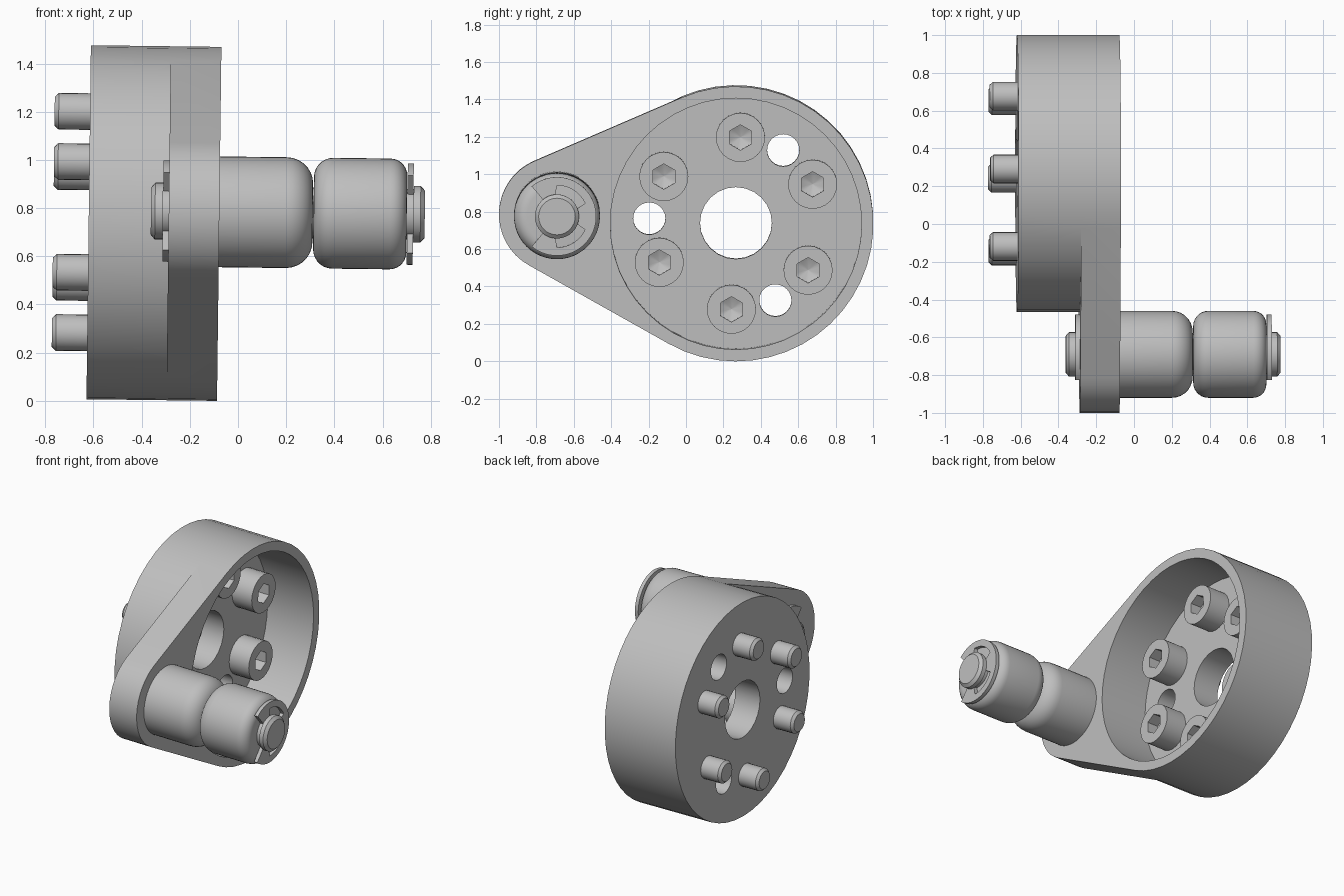
import bpy, bmesh, math
from mathutils import Matrix, Vector

if "Cube" in bpy.data.objects:
    bpy.data.objects.remove(bpy.data.objects["Cube"], do_unlink=True)

grey = bpy.data.materials.new("machined grey")
grey.use_nodes = True
GREY = (0.52, 0.52, 0.52, 1)
grey.diffuse_color = GREY
grey.node_tree.nodes["Principled BSDF"].inputs["Base Color"].default_value = GREY

HUB = Vector((0, 0.267, 0.738))     # housing axis
PIN = Vector((0, -0.69, 0.788))     # roller axis
HUB_R, LUG_R = 0.735, 0.31
BACK, STEP, FRONT, FLOOR = -0.62, -0.288, -0.078, -0.43

# The whole assembly leans very slightly about the y axis
pivot = Matrix.Translation((-0.35, 0, HUB.z))
LEAN = pivot @ Matrix.Rotation(0.0125, 4, 'Y') @ pivot.inverted()


def finish(name, bm):
    bmesh.ops.recalc_face_normals(bm, faces=bm.faces)
    mesh = bpy.data.meshes.new(name)
    bm.to_mesh(mesh)
    bm.free()
    mesh.materials.append(grey)
    obj = bpy.data.objects.new(name, mesh)
    bpy.context.collection.objects.link(obj)
    return obj


def activate(obj):
    bpy.ops.object.select_all(action='DESELECT')
    obj.select_set(True)
    bpy.context.view_layer.objects.active = obj


def smooth(obj):
    activate(obj)
    bpy.ops.object.shade_smooth_by_angle(angle=math.radians(32))
    obj.data.transform(LEAN)


def polar(centre, x, r, a):
    return Vector((x, centre.y + r * math.cos(a), centre.z + r * math.sin(a)))


def wall(bm, p, q):
    """Closed band of quads between two matching rings."""
    for i in range(len(p)):
        j = (i + 1) % len(p)
        bm.faces.new((p[i], p[j], q[j], q[i]))


def lathe(name, centre, profile, sides=48):
    """Solid of revolution about x; profile items are (x, radius) or (x, radius, 'hex')."""
    bm = bmesh.new()
    rings = []
    for x, r, *kind in profile:
        ring = []
        for i in range(sides):
            a = math.tau * i / sides
            k = 1
            if kind:
                third = math.pi / 3
                k = math.cos(third / 2) / math.cos((a + third / 2) % third - third / 2)
            ring.append(bm.verts.new(polar(centre, x, r * k, a)))
        rings.append(ring)
    for p, q in zip(rings, rings[1:]):
        wall(bm, p, q)
    bm.faces.new(rings[0])
    bm.faces.new(rings[-1])
    return finish(name, bm)


def fillet(x_end, radius, f, direction, steps=7):
    """Rounded shoulder, from the side wall to the end face."""
    angles = [math.pi / 2 * i / steps for i in range(steps + 1)]
    return [(x_end - direction * f * (1 - math.sin(a)), radius - f * (1 - math.cos(a)))
            for a in angles]


def arc(centre, r, a0, a1, n):
    return [polar(centre, 0, r, a0 + (a1 - a0) * i / n) for i in range(n + 1)]


# Housing: round cup with a tapered lug, sharing one outline
def build_housing():
    delta = PIN - HUB
    base = math.atan2(delta.z, delta.y)
    half = math.acos((HUB_R - LUG_R) / delta.length)
    outer = arc(HUB, HUB_R, base + half, base + math.tau - half, 32)
    hidden = arc(HUB, HUB_R, base - half, base + half, 16)[1:-1]
    lug = arc(PIN, LUG_R, base - half, base + half, 16)
    bm = bmesh.new()

    def ring_at(points, x):
        return [bm.verts.new((x, p.y, p.z)) for p in points]

    back_ring = ring_at(outer + hidden, BACK)
    step_ring = ring_at(outer + hidden, STEP)
    lug_step = ring_at(lug, STEP)
    front_ring = ring_at(outer + lug, FRONT)
    n = len(outer)
    wall(bm, back_ring, step_ring)
    # The outer arc and the lug arc join along straight tangents
    wall(bm, step_ring[:n] + lug_step, front_ring)
    bm.faces.new(back_ring)
    bm.faces.new(front_ring)
    bm.faces.new(step_ring[n - 1:] + [step_ring[0]] + lug_step[::-1])
    return finish("housing", bm)


housing = build_housing()

# Cavity, centre bore and three through holes
cutters = [lathe("cavity_cutter", HUB, [(FLOOR, 0.672), (0.2, 0.672)]),
           lathe("bore_cutter", HUB, [(-0.9, 0.192), (-0.3, 0.192)], 24)]
for k in range(3):
    c = polar(HUB, 0, 0.464, math.radians(57 + 120 * k))
    cutters.append(lathe("hole_cutter", c, [(-0.9, 0.086), (-0.3, 0.086)], 24))
for cutter in cutters:
    cutter.hide_render = True
    mod = housing.modifiers.new("cut", 'BOOLEAN')
    mod.operation = 'DIFFERENCE'
    mod.solver = 'EXACT'
    mod.object = cutter
    activate(housing)
    bpy.ops.object.modifier_apply(modifier=mod.name)
    bpy.data.objects.remove(cutter, do_unlink=True)
smooth(housing)

# Six socket-head screws
HEAD = FLOOR + 0.15
for k in range(6):
    c = polar(HUB, 0, 0.46, math.radians(87 + 60 * k))
    smooth(lathe(f"screw_{k + 1}", c, [
        (-0.767, 0.06), (-0.75, 0.076), (FLOOR, 0.076), (FLOOR, 0.131),
        (HEAD, 0.131), (HEAD, 0.068, 'hex'), (HEAD - 0.08, 0.068, 'hex'),
        (HEAD - 0.11, 0.002)], 24))

# Spacer and roller on the pin
R = 0.23
smooth(lathe("spacer", PIN, [(FRONT - 0.01, R)] + fillet(0.31, R, 0.11, 1)))
smooth(lathe("roller", PIN,
             fillet(0.313, R, 0.08, -1)[::-1] + fillet(0.70, R, 0.07, 1)))
smooth(lathe("pin", PIN, [(-0.362, 0.098), (-0.345, 0.118), (-0.312, 0.118),
                          (-0.312, 0.105), (0.728, 0.105), (0.728, 0.118),
                          (0.757, 0.118), (0.775, 0.098)], 32))


# Retaining clips: open ring with two inner recesses, gap towards the front
def clip(name, x0, x1):
    bm = bmesh.new()
    steps = 52
    rows = []
    for i in range(steps + 1):
        deg = -130 + 260 * i / steps
        a = math.radians(deg)
        inner = 0.166 if 22 < abs(deg) < 92 else 0.108
        rows.append([bm.verts.new(polar(PIN, x, r, a))
                     for x, r in ((x0, inner), (x0, 0.21), (x1, 0.21), (x1, inner))])
    for p, q in zip(rows, rows[1:]):
        wall(bm, p, q)
    bm.faces.new(rows[0])
    bm.faces.new(rows[-1])
    smooth(finish(name, bm))


clip("outer_clip", 0.702, 0.727)
clip("inner_clip", -0.312, STEP)
